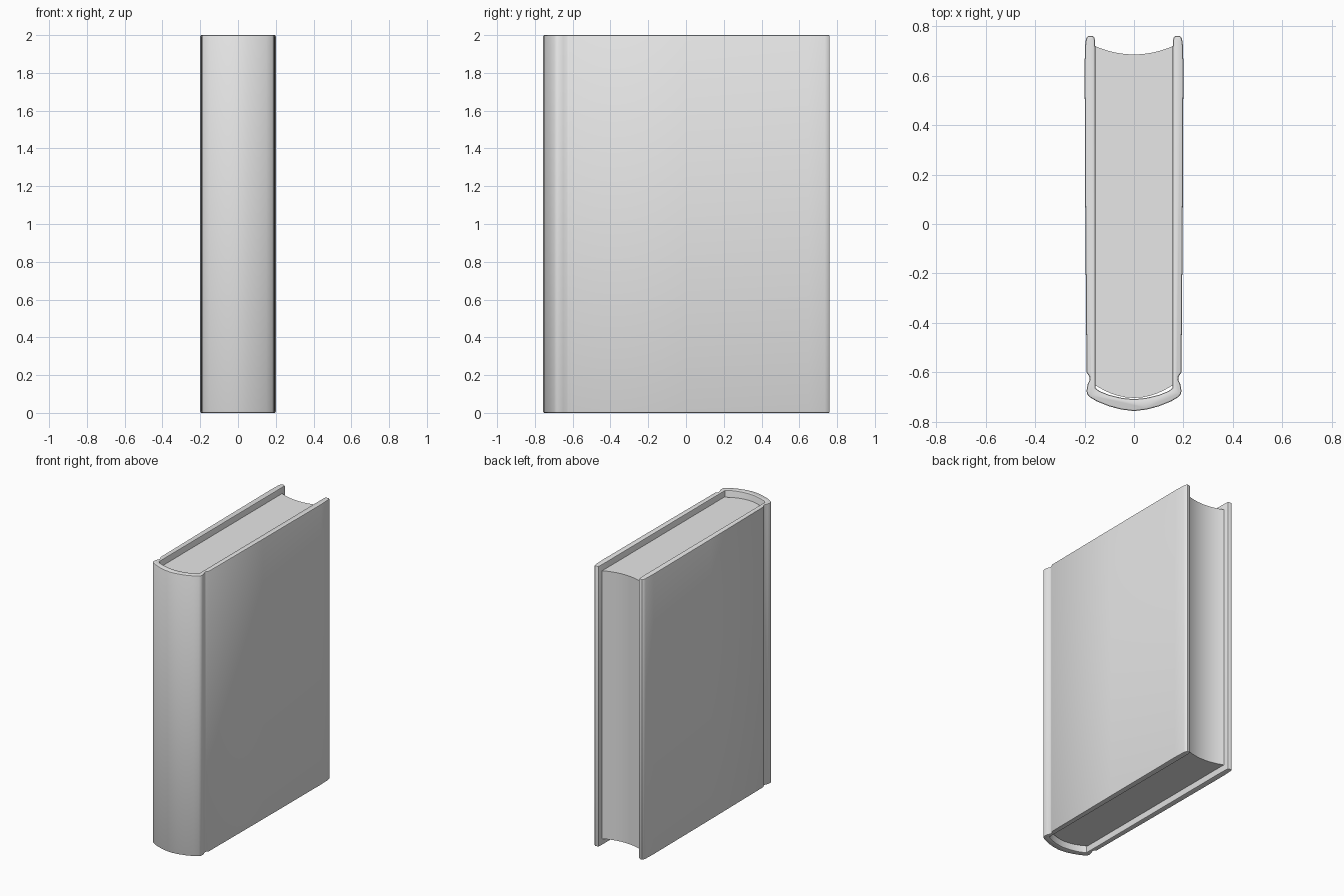
import bpy, bmesh, math

cube = bpy.data.objects.get("Cube")
if cube:
    bpy.data.objects.remove(cube, do_unlink=True)

grey = bpy.data.materials.new("plain grey")
grey.use_nodes = True
color = (0.8, 0.8, 0.8, 1)
grey.diffuse_color = color
grey.node_tree.nodes["Principled BSDF"].inputs["Base Color"].default_value = color


def arc(half_width, y_side, y_mid, steps=14):
    """Shallow curve from +half_width across to -half_width."""
    return [(half_width * math.cos(math.pi * i / steps),
             y_side + (y_mid - y_side) * math.sin(math.pi * i / steps) ** 2)
            for i in range(steps + 1)]


def mirrored(half):
    """Add the other half of an outline that runs from x = 0 to x = 0."""
    return half + [(-x, y) for x, y in reversed(half[1:-1])]


def extrude_outline(name, outline, z0, z1, rim=0, angle=35):
    bm = bmesh.new()
    base = bm.faces.new([bm.verts.new((x, y, z0)) for x, y in outline])
    top = bmesh.ops.extrude_face_region(bm, geom=[base], use_keep_orig=True)
    verts = [g for g in top["geom"] if isinstance(g, bmesh.types.BMVert)]
    bmesh.ops.translate(bm, verts=verts, vec=(0, 0, z1 - z0))
    bmesh.ops.recalc_face_normals(bm, faces=bm.faces)
    if rim:
        # soften the edges around both ends
        ends = [e for e in bm.edges
                if abs(e.verts[0].co.z - e.verts[1].co.z) < 1e-5]
        bmesh.ops.bevel(bm, geom=ends, offset=rim, segments=2,
                        profile=0.5, affect='EDGES')
    mesh = bpy.data.meshes.new(name)
    bm.to_mesh(mesh)
    bm.free()
    mesh.materials.append(grey)
    obj = bpy.data.objects.new(name, mesh)
    bpy.context.collection.objects.link(obj)
    bpy.ops.object.select_all(action='DESELECT')
    obj.select_set(True)
    bpy.context.view_layer.objects.active = obj
    bpy.ops.object.shade_smooth_by_angle(angle=math.radians(angle))
    return obj


# Cover: two boards, hinge grooves and a rounded spine in one wrapped shell
cover_half = [
    (0, -0.757), (0.05, -0.751), (0.1, -0.738), (0.15, -0.718),   # spine
    (0.18, -0.7), (0.19, -0.688), (0.192, -0.675), (0.188, -0.65),
    (0.179, -0.63), (0.18, -0.618), (0.192, -0.6),                # groove
    (0.197, 0), (0.2, 0.65), (0.197, 0.735), (0.192, 0.755),      # board
    (0.185, 0.761), (0.168, 0.761), (0.16, 0.755), (0.157, 0.735),
    (0.156, 0.65), (0.156, -0.664), (0.14, -0.676),               # inside
    (0.1, -0.692), (0.05, -0.704), (0, -0.709),
]
extrude_outline("cover", mirrored(cover_half), 0, 2, rim=0.007)

# Page block: rounded at the spine, hollow at the fore edge
back = arc(0.157, 0.72, 0.686)
spine = arc(0.157, -0.652, -0.704)
extrude_outline("page_block", back + spine[::-1], 0.045, 1.955)
